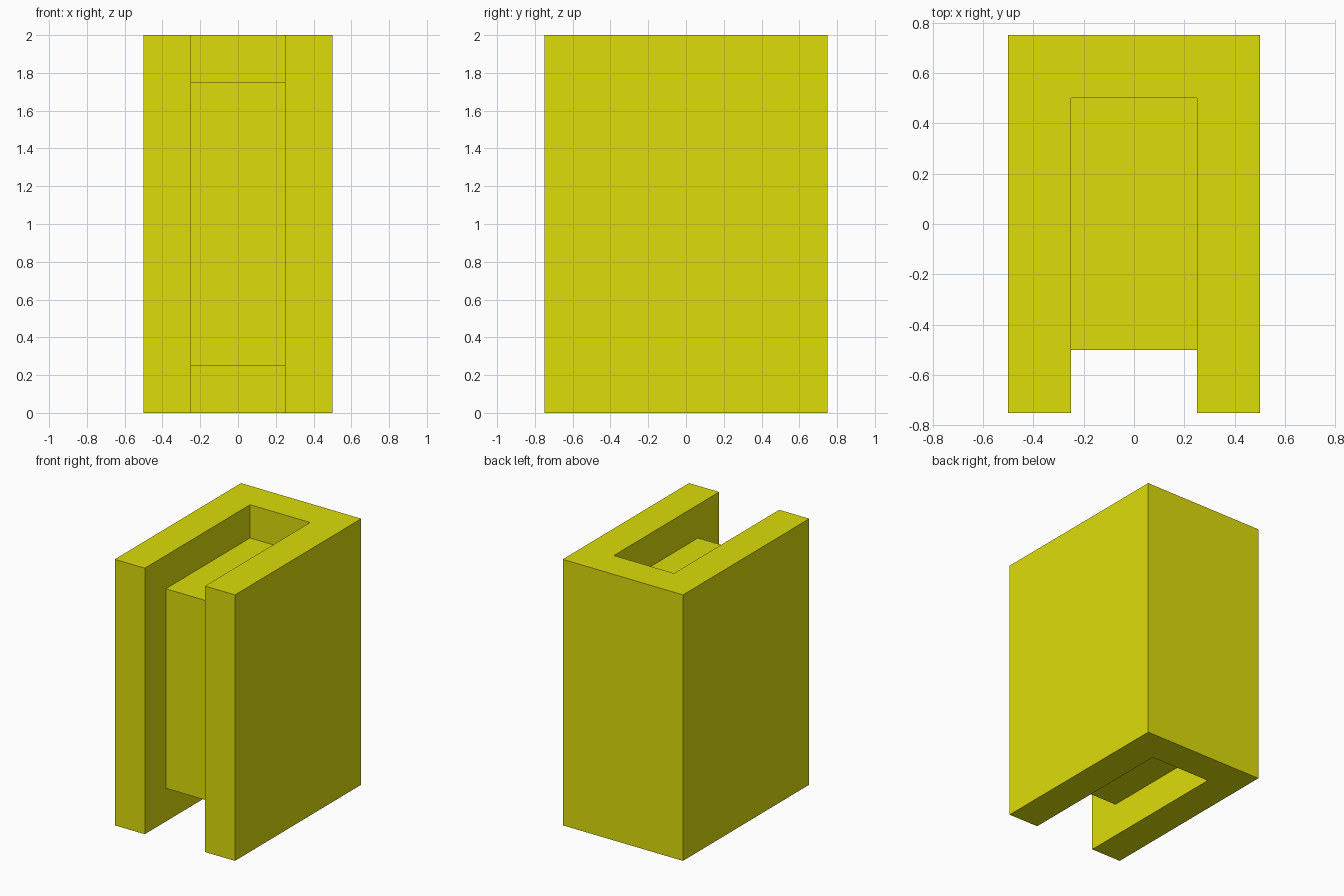
import bpy, bmesh

if "Cube" in bpy.data.objects:
    bpy.data.objects.remove(bpy.data.objects["Cube"])


def extruded_profile(name, profile, half_width):
    """Extrude a (y, z) outline across x, centred on x = 0."""
    bm = bmesh.new()
    face = bm.faces.new([bm.verts.new((-half_width, y, z)) for y, z in profile])
    ext = bmesh.ops.extrude_face_region(bm, geom=[face])
    verts = [g for g in ext["geom"] if isinstance(g, bmesh.types.BMVert)]
    bmesh.ops.translate(bm, verts=verts, vec=(2 * half_width, 0, 0))
    bmesh.ops.recalc_face_normals(bm, faces=bm.faces)
    mesh = bpy.data.meshes.new(name)
    bm.to_mesh(mesh)
    bm.free()
    obj = bpy.data.objects.new(name, mesh)
    bpy.context.collection.objects.link(obj)
    return obj


# Solid block
block = extruded_profile(
    "grooved_block", [(-0.75, 0), (0.75, 0), (0.75, 2), (-0.75, 2)], 0.5)

# C-shaped cutter: one channel running over the top, front and bottom
cutter = extruded_profile(
    "groove_cutter",
    [(0.5, 1.75), (-0.5, 1.75), (-0.5, 0.25), (0.5, 0.25),
     (0.5, -0.5), (-1.5, -0.5), (-1.5, 2.5), (0.5, 2.5)], 0.25)

# Carve the channel, then discard the cutter
cut = block.modifiers.new("groove", "BOOLEAN")
cut.operation = "DIFFERENCE"
cut.solver = "EXACT"
cut.object = cutter
bpy.context.view_layer.objects.active = block
bpy.ops.object.modifier_apply(modifier=cut.name)
bpy.data.objects.remove(cutter)

# Yellow finish
yellow = bpy.data.materials.new("yellow")
yellow.diffuse_color = (0.72, 0.72, 0.003, 1)
yellow.use_nodes = True
yellow.node_tree.nodes["Principled BSDF"].inputs["Base Color"].default_value = yellow.diffuse_color
block.data.materials.clear()
block.data.materials.append(yellow)
